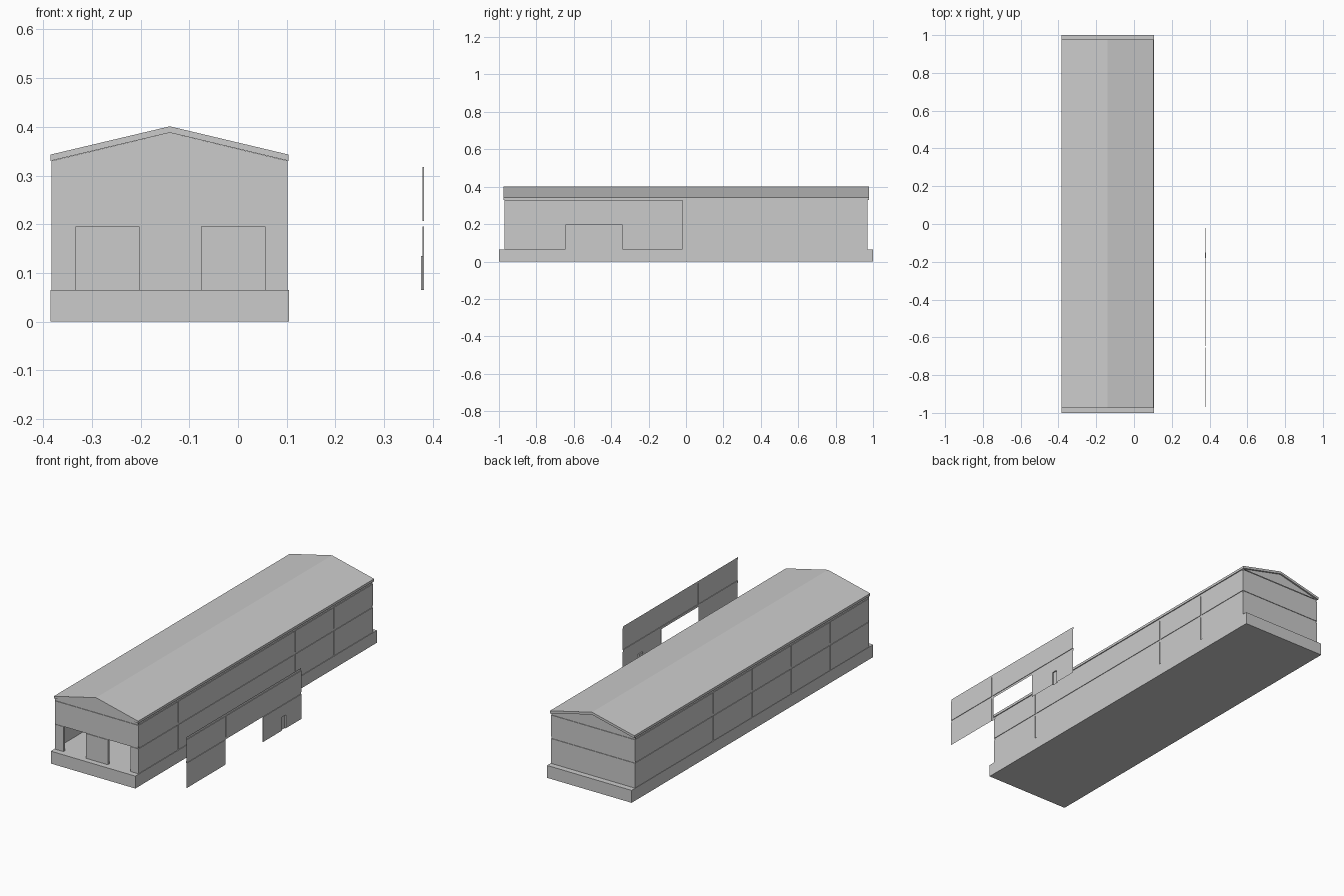
import bpy, bmesh
from mathutils import Vector

if "Cube" in bpy.data.objects:
    bpy.data.objects.remove(bpy.data.objects["Cube"])

LEFT, RIGHT, RIDGE = -0.383, 0.102, -0.14
FRONT, BACK = -0.97, 0.97
FLOOR, EAVE = 0.065, 0.33
GROOVE = 0.003
ROWS = [(0.195, 0.207), (0.318, 0.33)]      # horizontal panel joints


def finish(name, bm, outward=None):
    bmesh.ops.remove_doubles(bm, verts=bm.verts, dist=1e-6)
    bmesh.ops.recalc_face_normals(bm, faces=bm.faces)
    if outward:
        total = Vector()
        for f in bm.faces:
            total += f.normal * f.calc_area()
        if total.dot(Vector(outward)) < 0:
            bmesh.ops.reverse_faces(bm, faces=bm.faces)
    me = bpy.data.meshes.new(name)
    bm.to_mesh(me)
    bm.free()
    ob = bpy.data.objects.new(name, me)
    bpy.context.collection.objects.link(ob)
    return ob


def box(name, lo, hi):
    bm = bmesh.new()
    bmesh.ops.create_cube(bm, size=1)
    for v in bm.verts:
        v.co = [lo[i] + (v.co[i] + 0.5) * (hi[i] - lo[i]) for i in range(3)]
    return finish(name, bm)


def extrude_y(name, profile, y0, y1):
    bm = bmesh.new()
    face = bm.faces.new([bm.verts.new((x, y0, z)) for x, z in profile])
    res = bmesh.ops.extrude_face_region(bm, geom=[face])
    moved = [g for g in res["geom"] if isinstance(g, bmesh.types.BMVert)]
    bmesh.ops.translate(bm, verts=moved, vec=(0, y1 - y0, 0))
    return finish(name, bm)


def wall(name, place, outward, u0, u1, joints=(), recesses=()):
    """Thin cladding: recess = (u0, u1, v0, v1, depth, is_open)."""
    areas = [(u0, u1, a, b, GROOVE, False) for a, b in ROWS]
    areas += [(j - 0.005, j + 0.005, FLOOR, EAVE, GROOVE, False) for j in joints]
    areas += list(recesses)
    us = sorted({u0, u1, *[r[0] for r in areas], *[r[1] for r in areas]})
    vs = sorted({FLOOR, EAVE, *[r[2] for r in areas], *[r[3] for r in areas]})
    cell = {}
    for i in range(len(us) - 1):
        for j in range(len(vs) - 1):
            u, v = (us[i] + us[i + 1]) / 2, (vs[j] + vs[j + 1]) / 2
            cell[i, j] = (0, False)
            for r in areas:
                if r[0] < u < r[1] and r[2] < v < r[3]:
                    cell[i, j] = (r[4], r[5])
    bm = bmesh.new()

    def quad(*pts):
        bm.faces.new([bm.verts.new(place(*p)) for p in pts])

    for (i, j), (d, is_open) in cell.items():
        a, b, c, e = us[i], us[i + 1], vs[j], vs[j + 1]
        if not is_open:
            quad((a, c, d), (b, c, d), (b, e, d), (a, e, d))
        # step faces between neighbouring depths
        k = cell.get((i + 1, j), (d, 0))[0]
        if k != d:
            quad((b, c, d), (b, c, k), (b, e, k), (b, e, d))
        k = cell.get((i, j + 1), (d, 0))[0]
        if k != d:
            quad((a, e, d), (b, e, d), (b, e, k), (a, e, k))
    return finish(name, bm, outward)


# Plinth and roof
box("plinth", (-0.385, -1, 0), (0.105, 1, FLOOR))
extrude_y("roof", [(-0.385, 0.33), (RIDGE, 0.388), (0.104, 0.33),
                   (0.104, 0.343), (RIDGE, 0.401), (-0.385, 0.343)], -0.975, 0.978)

# Long side walls
wall("left_wall", lambda u, v, d: (LEFT + d, u, v), (-1, 0, 0), FRONT, BACK,
     joints=(-0.645, -0.32, 0.0, 0.325))
wall("right_wall", lambda u, v, d: (RIGHT - d, u, v), (1, 0, 0), FRONT, BACK,
     joints=(-0.645, 0.325, 0.645))

# End walls, with two doorways at the front
wall("front_wall", lambda u, v, d: (u, FRONT + d, v), (0, -1, 0), LEFT, RIGHT,
     recesses=[(-0.333, -0.203, FLOOR, 0.195, 0.015, True),
               (-0.075, 0.055, FLOOR, 0.195, 0.015, True)])
wall("back_wall", lambda u, v, d: (u, BACK - d, v), (0, 1, 0), LEFT, RIGHT)

# Gables
for name, y, side in (("front_gable", FRONT, -1), ("back_gable", BACK, 1)):
    bm = bmesh.new()
    bm.faces.new([bm.verts.new((x, y, z)) for x, z in
                  ((LEFT, EAVE), (RIGHT, EAVE), (RIDGE, 0.388))])
    finish(name, bm, (0, side, 0))

# Detached side panel with a wide opening and a small recessed door
wall("detached_panel", lambda u, v, d: (0.382 - d, u, v), (1, 0, 0), FRONT, -0.02,
     joints=(-0.65,),
     recesses=[(-0.645, -0.34, FLOOR, 0.195, GROOVE, True),
               (-0.18, -0.15, FLOOR, 0.135, 0.006, False)])
